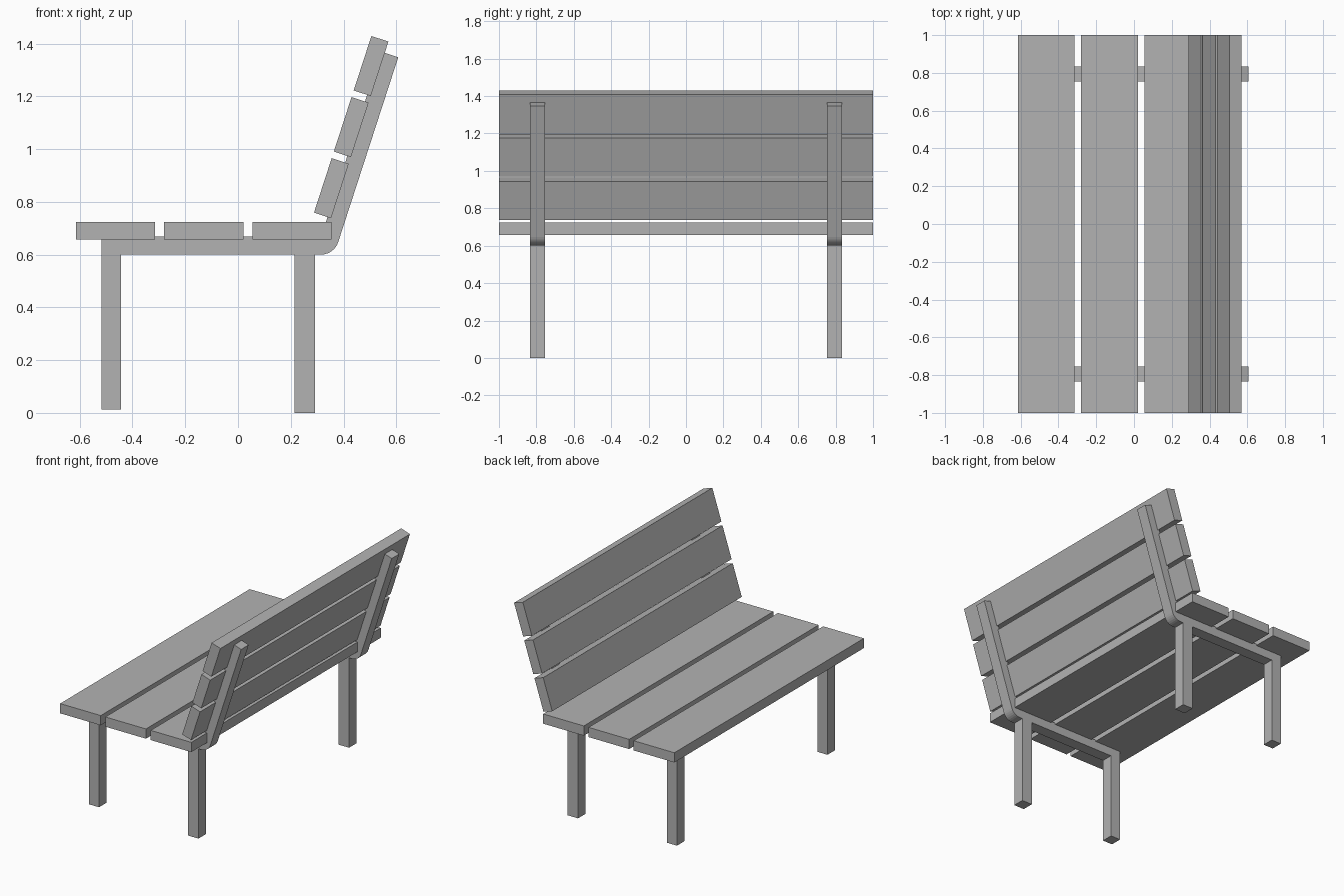
import bpy, bmesh, math
from mathutils import Vector

cube = bpy.data.objects.get("Cube")
if cube:
    bpy.data.objects.remove(cube, do_unlink=True)

grey = bpy.data.materials.new("plain grey")
grey.use_nodes = True
colour = (0.45, 0.45, 0.45, 1)
grey.diffuse_color = colour
grey.node_tree.nodes["Principled BSDF"].inputs["Base Color"].default_value = colour


def extrude_profile(name, points, y0, y1):
    """Extrude a closed x-z outline along y."""
    bm = bmesh.new()
    face = bm.faces.new([bm.verts.new((x, y0, z)) for x, z in points])
    grown = bmesh.ops.extrude_face_region(bm, geom=[face])["geom"]
    moved = [v for v in grown if isinstance(v, bmesh.types.BMVert)]
    bmesh.ops.translate(bm, verts=moved, vec=(0, y1 - y0, 0))
    bmesh.ops.recalc_face_normals(bm, faces=bm.faces)
    mesh = bpy.data.meshes.new(name)
    bm.to_mesh(mesh)
    bm.free()
    mesh.materials.append(grey)
    obj = bpy.data.objects.new(name, mesh)
    bpy.context.collection.objects.link(obj)
    return obj


def rectangle(x0, x1, z0, z1):
    return [(x0, z0), (x1, z0), (x1, z1), (x0, z1)]


# Directions along and across the reclined back
LEAN = math.radians(18)
along = Vector((math.sin(LEAN), math.cos(LEAN)))
across = Vector((math.cos(LEAN), -math.sin(LEAN)))

# Seat planks
for i, x in enumerate((-0.614, -0.28, 0.055)):
    extrude_profile(f"seat_plank_{i + 1}", rectangle(x, x + 0.3, 0.658, 0.723), -1, 1)

# Back planks, stepped up the lean
for i in range(3):
    low = Vector((0.288, 0.759)) + along * 0.2435 * i
    high = low + along * 0.217
    outline = [low, low + across * 0.068, high + across * 0.068, high]
    extrude_profile(f"back_plank_{i + 1}", outline, -1, 1)

# Bent rail outline: seat beam, rounded outer bend, back post
BAR = 0.068
FRONT = -0.517
pivot = Vector((0.315, 0.668))
post_top = pivot + along * 0.737
bend = []
for i in range(7):
    a = -math.pi / 2 + (math.pi / 2 - LEAN) * i / 6
    bend.append(pivot + Vector((math.cos(a), math.sin(a))) * BAR)
rail = [(FRONT, 0.668), (FRONT, 0.6), *bend, post_top + across * BAR, post_top, pivot]

# Rails and legs on both sides
for side, sign in (("right", -1), ("left", 1)):
    y0, y1 = sorted((sign * 0.755, sign * 0.834))
    extrude_profile(f"bent_rail_{side}", rail, y0, y1)
    extrude_profile(f"front_leg_{side}", rectangle(FRONT, -0.443, 0.013, 0.6), y0, y1)
    extrude_profile(f"rear_leg_{side}", rectangle(0.214, 0.292, 0, 0.6), y0, y1)
